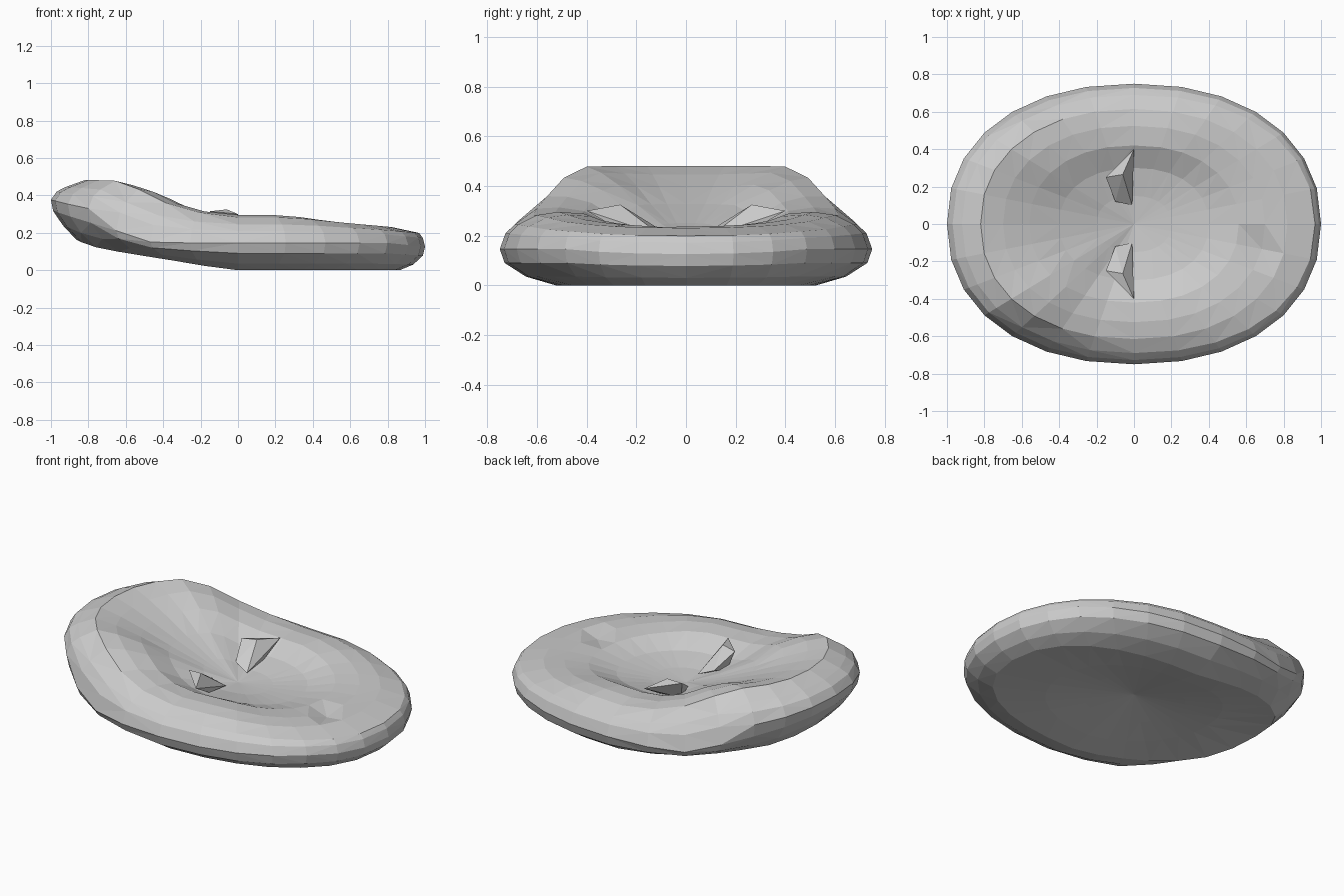
import bpy, bmesh, math

if "Cube" in bpy.data.objects:
    bpy.data.objects.remove(bpy.data.objects["Cube"])

SEG = 28


def lerp(pts, x):
    """Piecewise-linear lookup in ascending (x, value) points."""
    if x <= pts[0][0]:
        return pts[0][1]
    for (x0, v0), (x1, v1) in zip(pts, pts[1:]):
        if x <= x1:
            return v0 + (v1 - v0) * (x - x0) / (x1 - x0)
    return pts[-1][1]


# Height curves along the length: rim crest, widest line, underside
CREST = [(-1, .475), (-.85, .485), (-.68, .49), (-.57, .46), (-.45, .39), (-.3, .345),
         (-.2, .32), (0, .30), (.3, .30), (.5, .275), (.8, .245), (1, .225)]
WIDEST = [(-1, .38), (-.9, .355), (-.78, .33), (-.66, .22), (-.55, .16), (-.4, .15), (.8, .15), (1, .13)]
UNDER = [(-1, .23), (-.91, .19), (-.8, .135), (-.6, .095), (-.4, .065), (-.2, .03), (0, .004), (1, .004)]
CENTRE = .19

# Ring tables: (radius fraction, blend at low end, blend at raised end)
DISH = [(.2, .10, .22), (.4, .36, .48), (.56, .93, .70), (.70, 1, .88), (.82, .88, 1)]
OUTER_TOP = [(.92, .66), (.97, .42)]
# Radius fraction, blend up to the widest line, extra hollow height
OUTER_LOW = [(.975, .62, 0), (.86, .24, 0), (.70, 0, 0), (.52, 0, .025), (.3, 0, .06)]


def outline(a):
    c, s = math.cos(a), math.sin(a)
    p = 2 / 2.2
    return (math.copysign(abs(c) ** p, c), .75 * math.copysign(abs(s) ** p, s))


def push(t, a):
    """Squarer edge at the low end."""
    return t + (1 - t) * .6 * max(0, math.cos(a)) ** 2


def push_low(t, a):
    """Squarer lower edge at both ends."""
    return t + (1 - t) * .55 * math.cos(a) ** 2


def finish(bm, name):
    bmesh.ops.recalc_face_normals(bm, faces=bm.faces[:])
    me = bpy.data.meshes.new(name)
    bm.to_mesh(me)
    bm.free()
    ob = bpy.data.objects.new(name, me)
    bpy.context.collection.objects.link(ob)
    return ob


def build_cushion():
    bm = bmesh.new()
    rings = []

    def ring(fn):
        rings.append([bm.verts.new(fn(2 * math.pi * i / SEG)) for i in range(SEG)])

    # Dished upper side, deepest in the middle
    for t, f, g in DISH:
        def dish(a, t=t, f=f, g=g):
            ox, oy = outline(a)
            w = max(0, -math.cos(a)) ** .7
            h = lerp(CREST, ox * .84)
            return ox * t, oy * t, CENTRE + (h - CENTRE) * (f * (1 - w) + g * w)
        ring(dish)

    # Rounded outer wall
    for t, f in OUTER_TOP:
        def upper(a, t=t, f=f):
            ox, oy = outline(a)
            k = push(t, a)
            lo, hi = lerp(WIDEST, ox), lerp(CREST, ox * .84)
            return ox * k, oy * k, lo + (hi - lo) * f
        ring(upper)
    ring(lambda a: (*outline(a), lerp(WIDEST, outline(a)[0])))

    # Underside, rising towards the raised end and hollow in the middle
    for t, f, e in OUTER_LOW:
        def lower(a, t=t, f=f, e=e):
            ox, oy = outline(a)
            k = push_low(t, a) if t > .6 else t
            lo, hi = lerp(UNDER, ox * k), lerp(WIDEST, ox)
            return ox * k, oy * k, lo + (hi - lo) * f + e
        ring(lower)

    # Small dent inside the low end
    rings[3][SEG - 1].co.z -= .03

    top = bm.verts.new((0, 0, CENTRE))
    base = bm.verts.new((0, 0, .11))
    for i in range(SEG):
        j = (i + 1) % SEG
        bm.faces.new((top, rings[0][i], rings[0][j]))
        bm.faces.new((base, rings[-1][j], rings[-1][i]))
        for a, b in zip(rings, rings[1:]):
            bm.faces.new((a[i], b[i], b[j], a[j]))
    low = min(v.co.z for v in bm.verts)
    for v in bm.verts:
        v.co.z -= low
    bmesh.ops.triangulate(bm, faces=bm.faces[:])
    finish(bm, "cushion")


def build_fold(side, name):
    """Pinched fabric fold beside the middle."""
    bm = bmesh.new()
    pts = [(0, .40, .30), (-.06, .265, .325), (-.15, .25, .315), (-.10, .12, .235),
           (-.01, .10, .20), (-.01, .26, .22), (-.12, .22, .21)]
    for x, y, z in pts:
        bm.verts.new((x, y * side, z))
    res = bmesh.ops.convex_hull(bm, input=bm.verts[:])
    bmesh.ops.delete(bm, geom=[g for g in res["geom_interior"] if isinstance(g, bmesh.types.BMVert)],
                     context='VERTS')
    finish(bm, name)


build_cushion()
build_fold(1, "fold_back")
build_fold(-1, "fold_front")
